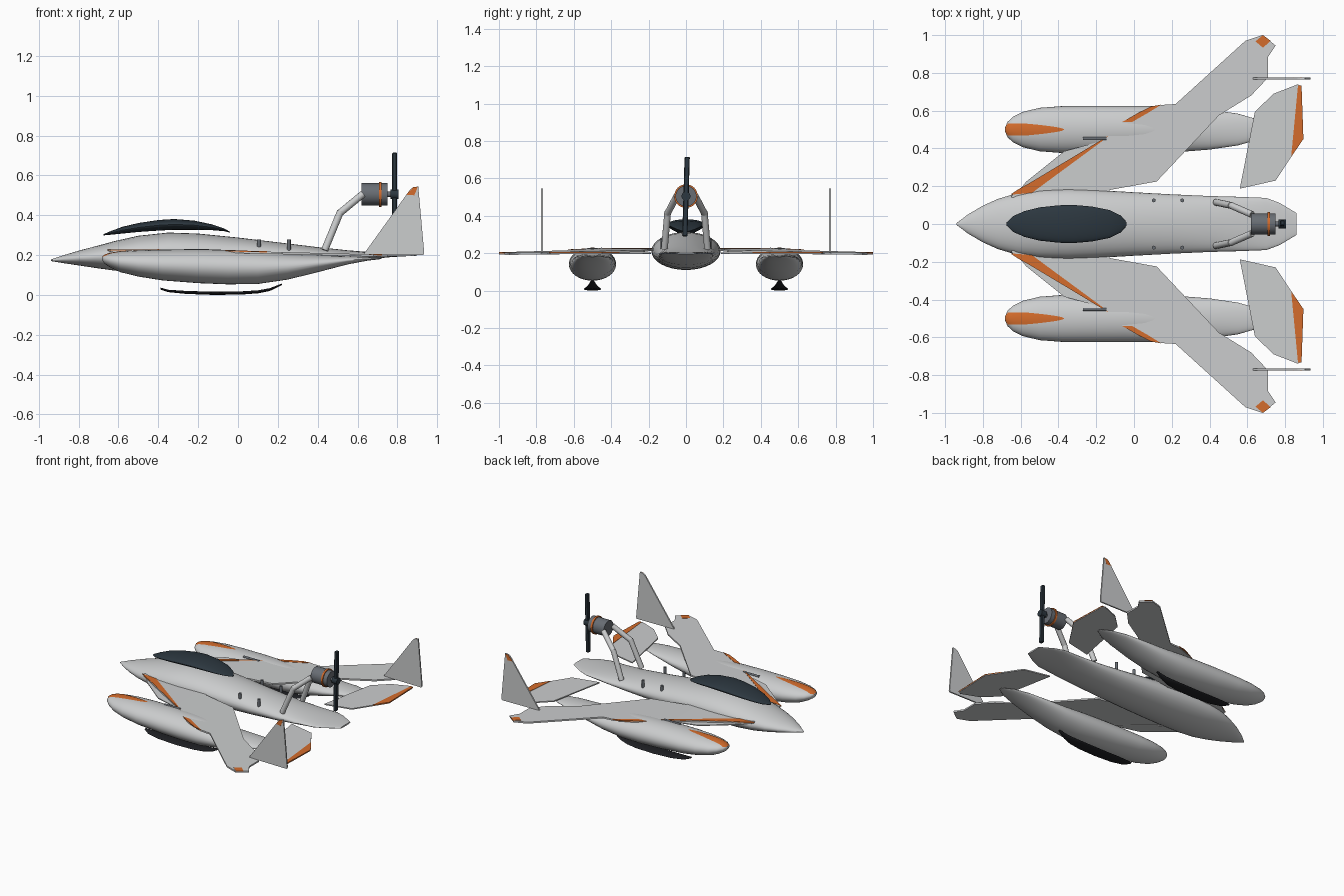
import bpy, bmesh, math
from mathutils import Vector


def material(name, rgb):
    m = bpy.data.materials.new(name)
    m.diffuse_color = (*rgb, 1)
    return m


GREY = material("light grey", (0.60, 0.61, 0.615))
ORANGE = material("orange", (0.66, 0.15, 0.025))
DARK = material("dark slate", (0.025, 0.038, 0.05))
STEEL = material("steel", (0.14, 0.155, 0.175))
BLACK = material("black", (0.014, 0.015, 0.018))


def finish(name, bm, mat, mirror=False, smooth=False, fix=True):
    if fix:
        bmesh.ops.recalc_face_normals(bm, faces=bm.faces)
    me = bpy.data.meshes.new(name)
    bm.to_mesh(me)
    bm.free()
    me.materials.append(mat)
    ob = bpy.data.objects.new(name, me)
    bpy.context.collection.objects.link(ob)
    if smooth:
        bpy.ops.object.select_all(action='DESELECT')
        ob.select_set(True)
        bpy.context.view_layer.objects.active = ob
        bpy.ops.object.shade_smooth_by_angle(angle=math.radians(40))
    if mirror:
        mod = ob.modifiers.new("mirror", 'MIRROR')
        mod.use_axis = (False, True, False)
        mod.use_clip = False
        mod.use_mirror_merge = False
    return ob


def loft(name, stations, mat, y0=0, mirror=False, sides=32):
    """Elliptical hull through stations of (x, half width, top z, bottom z)."""
    bm = bmesh.new()
    rings = []
    for x, w, top, bot in stations:
        ring = []
        for i in range(sides):
            a = 2 * math.pi * i / sides
            ring.append(bm.verts.new((x, y0 + w * math.cos(a),
                                      (top + bot) / 2 + (top - bot) / 2 * math.sin(a))))
        rings.append(ring)
    for r, s in zip(rings, rings[1:]):
        for i in range(sides):
            j = (i + 1) % sides
            bm.faces.new((r[i], r[j], s[j], s[i]))
    bm.faces.new(rings[0])
    bm.faces.new(rings[-1])
    return finish(name, bm, mat, mirror, True)


def plate(name, pts, place, depth, mat, mirror=True):
    """Outline placed in space by a rule, then thickened along depth."""
    bm = bmesh.new()
    bm.faces.new([bm.verts.new((u, v, 0)) for u, v in pts])
    bmesh.ops.bisect_plane(bm, geom=bm.verts[:] + bm.edges[:] + bm.faces[:],
                           plane_co=(-0.2, 0, 0), plane_no=(1, 0, 0))
    for v in bm.verts:
        v.co = place(v.co.x, v.co.y)
    new = bmesh.ops.extrude_face_region(bm, geom=bm.faces[:], use_keep_orig=True)
    bmesh.ops.translate(bm, vec=depth,
                        verts=[g for g in new['geom'] if isinstance(g, bmesh.types.BMVert)])
    return finish(name, bm, mat, mirror)


def rod(name, a, b, r, mat, mirror=False, sides=16):
    a, b = Vector(a), Vector(b)
    bm = bmesh.new()
    bmesh.ops.create_cone(bm, cap_ends=True, segments=sides, radius1=r, radius2=r,
                          depth=(b - a).length)
    rot = (b - a).to_track_quat('Z', 'Y').to_matrix()
    for v in bm.verts:
        v.co = rot @ v.co + (a + b) / 2
    return finish(name, bm, mat, mirror, True)


# Hull and canopy
loft("fuselage", [
    (-0.94, 0.004, 0.178, 0.170), (-0.88, 0.05, 0.198, 0.160), (-0.80, 0.097, 0.222, 0.148),
    (-0.72, 0.133, 0.243, 0.136), (-0.62, 0.163, 0.270, 0.122), (-0.50, 0.180, 0.297, 0.113),
    (-0.35, 0.185, 0.313, 0.110), (-0.20, 0.180, 0.308, 0.110), (0.0, 0.168, 0.288, 0.113),
    (0.20, 0.157, 0.264, 0.121), (0.40, 0.148, 0.240, 0.138), (0.55, 0.144, 0.224, 0.159),
    (0.70, 0.138, 0.212, 0.183), (0.77, 0.112, 0.209, 0.190), (0.86, 0.058, 0.206, 0.195)], GREY)
loft("canopy", [
    (-0.675, 0.008, 0.305, 0.299), (-0.64, 0.042, 0.320, 0.302), (-0.58, 0.068, 0.342, 0.308),
    (-0.50, 0.088, 0.361, 0.316), (-0.40, 0.099, 0.376, 0.323), (-0.32, 0.101, 0.381, 0.327),
    (-0.22, 0.092, 0.373, 0.327), (-0.13, 0.074, 0.354, 0.325), (-0.07, 0.045, 0.334, 0.320),
    (-0.04, 0.010, 0.317, 0.313)], DARK)

# Side floats with dark skids under them
POD = [(-0.682, 0.012, 0.190, 0.175), (-0.67, 0.040, 0.200, 0.157), (-0.64, 0.068, 0.209, 0.137),
       (-0.59, 0.093, 0.217, 0.114), (-0.50, 0.115, 0.223, 0.092), (-0.38, 0.124, 0.227, 0.073),
       (-0.20, 0.126, 0.229, 0.059), (-0.05, 0.126, 0.226, 0.053), (0.10, 0.125, 0.219, 0.055),
       (0.25, 0.118, 0.207, 0.077), (0.40, 0.106, 0.200, 0.114), (0.55, 0.084, 0.195, 0.153),
       (0.65, 0.055, 0.190, 0.172), (0.72, 0.015, 0.186, 0.180)]
loft("float", POD, GREY, 0.5, True)
loft("skid", [
    (-0.39, 0.010, 0.037, 0.027), (-0.35, 0.030, 0.026, 0.014), (-0.26, 0.043, 0.020, 0.005),
    (-0.12, 0.047, 0.016, 0.000), (0.02, 0.045, 0.018, 0.002), (0.10, 0.038, 0.023, 0.008),
    (0.16, 0.025, 0.034, 0.020), (0.22, 0.008, 0.057, 0.049)], BLACK, 0.5, True, 16)


def pod_at(x):
    for p, q in zip(POD, POD[1:]):
        if p[0] <= x <= q[0]:
            t = (x - p[0]) / (q[0] - p[0])
            return [a + (b - a) * t for a, b in zip(p, q)]


# Orange blade shape painted along the float nose
bm = bmesh.new()
rows = []
for i in range(25):
    t = i / 24
    x = -0.681 + 0.311 * t
    _, w, top, bot = pod_at(x)
    half = min(0.031 * min(1, (1 - t) * 1.5) ** 0.6 + 0.001, w * 0.8)
    row = []
    for k in range(-3, 4):
        y = half * k / 3
        z = (top + bot) / 2 + (top - bot) / 2 * math.sqrt(1 - (y / w) ** 2)
        row.append(bm.verts.new((x, 0.5 + y, z + 0.003)))
    rows.append(row)
for r, s in zip(rows, rows[1:]):
    for k in range(6):
        bm.faces.new((r[k], s[k], s[k + 1], r[k + 1]))
finish("float_stripe", bm, ORANGE, True, True, fix=False)


# Swept wings, following a gentle droop toward the rear
def wing_z(lift=0):
    return lambda x, y: Vector((x, y, 0.226 - 0.0255 * max(0, x + 0.2) + lift))


DOWN = Vector((0, 0, -0.011))
THIN = Vector((0, 0, -0.006))
plate("wing", [
    (-0.65, 0.14), (-0.64, 0.165), (-0.13, 0.47), (-0.06, 0.54), (0.02, 0.585), (0.14, 0.63),
    (0.22, 0.635), (0.59, 0.97), (0.68, 1.0), (0.75, 0.945), (0.71, 0.885), (0.71, 0.775),
    (0.62, 0.68), (0.45, 0.575), (0.12, 0.225), (-0.13, 0.18), (-0.13, 0.13)],
    wing_z(), DOWN, GREY)
plate("wing_root_fillet", [(-0.63, 0.15), (-0.57, 0.225), (-0.37, 0.385), (-0.17, 0.44),
                           (-0.40, 0.25)], wing_z(-0.009), THIN, GREY)
plate("inner_edge_stripe", [(-0.655, 0.155), (-0.61, 0.185), (-0.52, 0.235), (-0.13, 0.471),
                            (-0.18, 0.43), (-0.54, 0.165)], wing_z(0.002), THIN, ORANGE)
plate("outer_edge_stripe", [(-0.062, 0.54), (0.02, 0.587), (0.09, 0.622), (0.145, 0.632),
                            (0.08, 0.592), (-0.01, 0.54)], wing_z(0.002), THIN, ORANGE)
plate("wingtip_mark", [(0.643, 0.967), (0.683, 1.0), (0.723, 0.97), (0.683, 0.933)],
      wing_z(0.002), THIN, ORANGE)
rod("wing_probe", (-0.27, 0.452, 0.222), (-0.145, 0.452, 0.222), 0.008, STEEL, True)

# Tailplanes and their orange elevators
plate("tailplane", [(0.56, 0.187), (0.64, 0.595), (0.74, 0.69), (0.868, 0.74), (0.887, 0.725),
                    (0.895, 0.45), (0.832, 0.355), (0.75, 0.23)],
      lambda x, y: Vector((x, y, 0.204)), Vector((0, 0, -0.008)), GREY)
plate("elevator", [(0.832, 0.355), (0.868, 0.732), (0.887, 0.732), (0.897, 0.45)],
      lambda x, y: Vector((x, y, 0.206)), THIN, ORANGE)

# Upright fins
plate("fin", [(0.63, 0.203), (0.66, 0.245), (0.865, 0.53), (0.88, 0.54), (0.905, 0.545),
              (0.935, 0.21), (0.93, 0.2)],
      lambda x, z: Vector((x, 0.765, z)), Vector((0, 0.01, 0)), GREY)
plate("fin_mark", [(0.845, 0.503), (0.88, 0.541), (0.903, 0.543), (0.885, 0.50)],
      lambda x, z: Vector((x, 0.774, z)), Vector((0, 0.002, 0)), ORANGE)

# Engine on bent struts
rod("strut_lower", (0.435, 0.115, 0.225), (0.515, 0.098, 0.42), 0.018, GREY, True)
rod("strut_upper", (0.51, 0.10, 0.41), (0.625, 0.05, 0.505), 0.018, GREY, True)
rod("engine", (0.62, 0, 0.505), (0.75, 0, 0.505), 0.056, STEEL, sides=32)
rod("engine_band", (0.707, 0, 0.505), (0.72, 0, 0.505), 0.063, ORANGE, sides=32)
rod("propeller_shaft", (0.74, 0, 0.505), (0.79, 0, 0.505), 0.013, STEEL)
rod("propeller_hub", (0.765, 0, 0.505), (0.805, 0, 0.505), 0.024, DARK)

# Two-bladed propeller, slightly turned
bm = bmesh.new()
bmesh.ops.create_cube(bm, size=1)
for v in bm.verts:
    y, z = v.co.y * 0.028, v.co.z * 0.425
    v.co = (0.786 + v.co.x * 0.024, y + z * 0.03, 0.502 + z)
bmesh.ops.bevel(bm, geom=bm.edges[:], offset=0.004, segments=1, affect='EDGES')
finish("propeller", bm, DARK)

# Deck bolts
for x, z in ((0.105, 0.27), (0.255, 0.268)):
    rod("deck_bolt", (x, 0.125, z - 0.05), (x, 0.125, z + 0.009), 0.01, STEEL, True)
